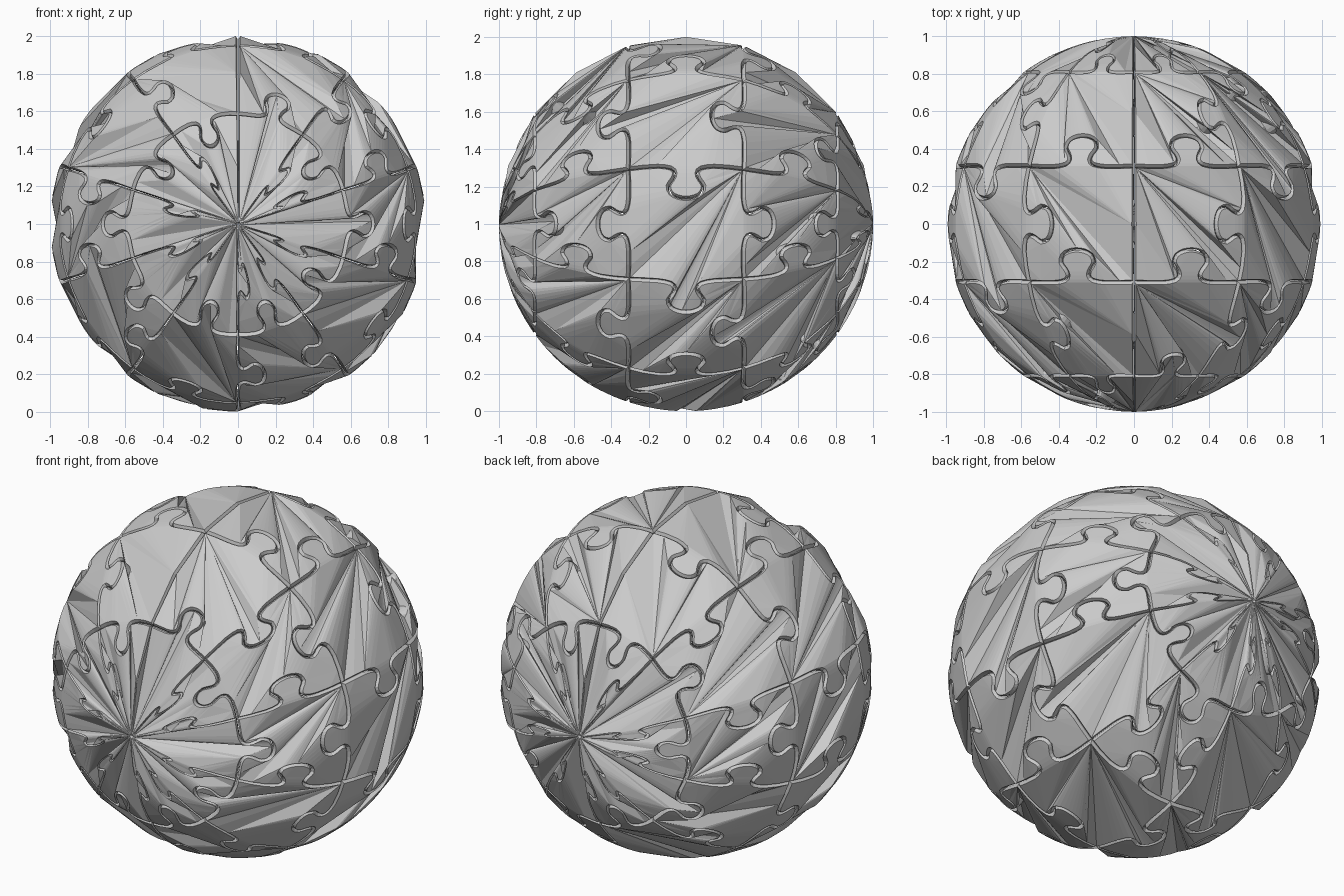
import bpy, bmesh, math
from mathutils import Vector
from mathutils.geometry import delaunay_2d_cdt, intersect_line_line_2d

old = bpy.data.objects.get("Cube")
if old:
    bpy.data.objects.remove(old, do_unlink=True)

COLS, ROWS = 10, 5
CELL = math.radians(36)

# One grey for every piece
grey = bpy.data.materials.new("plain_grey")
grey.use_nodes = True
colour = (0.6, 0.6, 0.6, 1)
grey.diffuse_color = colour
grey.node_tree.nodes["Principled BSDF"].inputs["Base Color"].default_value = colour

# Tab directions: across the ring seams (+ is toward the back) and the meridian seams
RING = ["+-+---++--", "+---+-+--+", "+-+-+--+-+", "+--+-+-+-+"]
MERIDIAN = ["+-++-+--+", "+--+-++-+", "-++-+-+-+", "---+-++--", "-+-++-+-+"]

# Half of the knob outline: distance along the edge, height
HALF = [(0, 0), (.13, -.005), (.26, -.005), (.37, .015), (.405, .06), (.385, .115),
        (.35, .17), (.37, .235), (.43, .27)]


def knob_edge():
    """Smooth interlocking edge from 0 to 1."""
    pts = [Vector(p) for p in HALF + [(.5, .28)]]
    pts += [Vector((1 - x, y)) for x, y in reversed(HALF)]
    out = []
    for i in range(len(pts) - 1):
        a, b, c, d = (pts[max(0, min(len(pts) - 1, i + n))] for n in (-1, 0, 1, 2))
        out.append(b)
        if 1 < i < len(pts) - 3:
            out.append((b + c) * 9 / 16 - (a + d) / 16)
    return out + [pts[-1]]


KNOB = knob_edge()
PLAIN = [Vector((t, 0)) for t in (0, .5, 1)]


def ring_edge(row, col):
    """Edge along the bottom of a cell, in flat cell units."""
    if row in (0, ROWS):
        return [Vector((col, row)), Vector((col + 1, row))]
    s = 1 if RING[row - 1][col] == "+" else -1
    return [Vector((col + p.x, row + s * p.y)) for p in KNOB]


def meridian_edge(row, col):
    """Edge along the left of a cell, in flat cell units."""
    if col in (0, COLS):
        return [Vector((col, row + p.x)) for p in PLAIN]
    s = 1 if MERIDIAN[row][col - 1] == "+" else -1
    return [Vector((col + s * p.y, row + p.x)) for p in KNOB]


def inset(loop, dist):
    """Shrink a flat loop by an even distance."""
    out = []
    for i, p in enumerate(loop):
        a = (p - loop[i - 1]).normalized()
        b = (loop[(i + 1) % len(loop)] - p).normalized()
        n = Vector((-a.y - b.y, a.x + b.x))
        out.append(p + n.normalized() * dist / CELL / max(.5, n.length / 2))
    return out


def on_sphere(p, r):
    a = math.pi / 2 - p.x * CELL
    lat = (p.y - ROWS / 2) * CELL
    return Vector((r * math.cos(lat) * math.cos(a), r * math.sin(lat),
                   1 + r * math.cos(lat) * math.sin(a)))


def fan_edges(loop, hub):
    """Straight creases from one corner to every outline point it can see."""
    count, creases = len(loop), []
    for k, p in enumerate(loop):
        d = p - loop[hub]
        angle = math.degrees(math.atan2(abs(d.y), abs(d.x)))
        if not 18 < angle < 72 or d.x * d.y > 0 or d.length < .3:
            continue
        walls = [(i, (i + 1) % count) for i in range(count)]
        if not any(intersect_line_line_2d(loop[hub], p, loop[i], loop[j])
                   for i, j in walls if not {i, j} & {hub, k}):
            creases.append((hub, k))
    return creases


# Bent puzzle pieces: inner face, side wall, chamfer, outer face
LAYERS = [(.003, .94), (.003, .985), (.012, 1.0)]


def piece(row, col):
    low_right = ring_edge(row, col)[:-1]
    right_top = low_right + meridian_edge(row, col + 1)[:-1]
    top_left = right_top + ring_edge(row + 1, col)[:0:-1]
    loop = top_left + meridian_edge(row, col)[:0:-1]
    count = len(loop)
    # Creases spread from the upper left corner, or from the pole in the first row
    hub = len(top_left) if row else len(low_right)
    flat = inset(loop, LAYERS[-1][0])
    tris = delaunay_2d_cdt(flat, fan_edges(flat, hub), [list(range(count))], 1, 1e-7)[2]
    bm = bmesh.new()
    rings = [[bm.verts.new(on_sphere(p, r)) for p in inset(loop, d)] for d, r in LAYERS]
    for low, high in zip(rings, rings[1:]):
        for i in range(count):
            j = (i + 1) % count
            bm.faces.new((low[i], low[j], high[j], high[i]))
    for ring in (rings[0], rings[-1]):
        for t in tris:
            bm.faces.new([ring[i] for i in t])
    bmesh.ops.recalc_face_normals(bm, faces=bm.faces)
    name = f"puzzle_piece_row{row + 1}_column{col + 1}"
    mesh = bpy.data.meshes.new(name)
    bm.to_mesh(mesh)
    bm.free()
    mesh.materials.append(grey)
    bpy.context.collection.objects.link(bpy.data.objects.new(name, mesh))


for row in range(ROWS):
    for col in range(COLS):
        piece(row, col)
